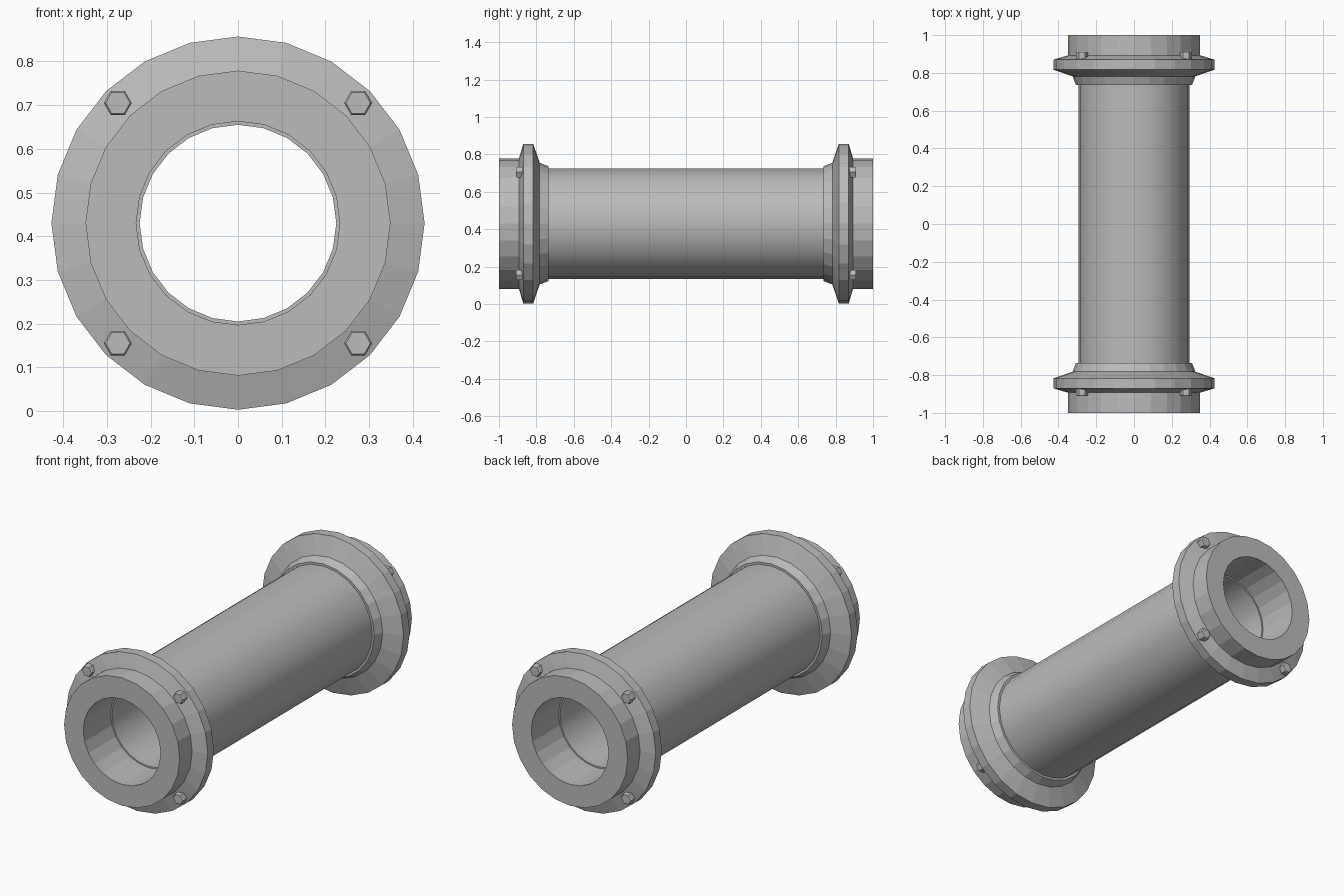
import bpy
import bmesh
import math

CENTRE_Z = 0.43
SIDES = 24

cube = bpy.data.objects.get("Cube")
if cube:
    bpy.data.objects.remove(cube, do_unlink=True)

steel = bpy.data.materials.new("grey_steel")
steel.use_nodes = True
GREY = (0.5, 0.5, 0.5, 1)
steel.diffuse_color = GREY
steel.node_tree.nodes["Principled BSDF"].inputs["Base Color"].default_value = GREY


def lathe(name, profile, sides, centre=(0, 0, CENTRE_Z), phase=0, closed=True):
    """Revolve (radius, y) points around the y axis; open profiles get end caps."""
    bm = bmesh.new()
    rings = []
    for radius, y in profile:
        angles = [phase + 2 * math.pi * i / sides for i in range(sides)]
        rings.append([bm.verts.new((radius * math.sin(a), y, radius * math.cos(a)))
                      for a in angles])
    pairs = list(zip(rings, rings[1:]))
    if closed:
        pairs.append((rings[-1], rings[0]))
    else:
        bm.faces.new(rings[0])
        bm.faces.new(rings[-1])
    for a, b in pairs:
        for i in range(sides):
            j = (i + 1) % sides
            bm.faces.new((a[i], a[j], b[j], b[i]))
    bmesh.ops.recalc_face_normals(bm, faces=bm.faces)
    mesh = bpy.data.meshes.new(name)
    bm.to_mesh(mesh)
    bm.free()
    mesh.materials.append(steel)
    obj = bpy.data.objects.new(name, mesh)
    obj.location = centre
    bpy.context.collection.objects.link(obj)
    return obj


# Smooth hollow tube between the flanges
pipe = lathe("pipe", [(0.295, -0.765), (0.295, 0.765), (0.225, 0.765), (0.225, -0.765)], SIDES)
bpy.context.view_layer.objects.active = pipe
pipe.select_set(True)
bpy.ops.object.shade_smooth_by_angle(angle=math.radians(30))
pipe.select_set(False)

# Faceted collar with bevelled rim and tapered neck, from outer end inwards
FLANGE = [(0.233, 1.0), (0.349, 1.0), (0.349, 0.893), (0.427, 0.87),
          (0.427, 0.817), (0.325, 0.782), (0.307, 0.735), (0.233, 0.735)]
# Hexagonal bolt head with a slight chamfer
BOLT = [(0.032, 0.865), (0.032, 0.905), (0.028, 0.91)]

for end, side in (("front", -1), ("back", 1)):
    lathe(end + "_flange", [(r, side * y) for r, y in FLANGE], SIDES)
    for x in (-1, 1):
        for z in (-1, 1):
            name = "_".join((end, "upper" if z > 0 else "lower",
                             "left" if x > 0 else "right", "bolt"))
            lathe(name, [(r, side * y) for r, y in BOLT], 6,
                  (0.275 * x, 0, CENTRE_Z + 0.275 * z), math.pi / 6, False)
